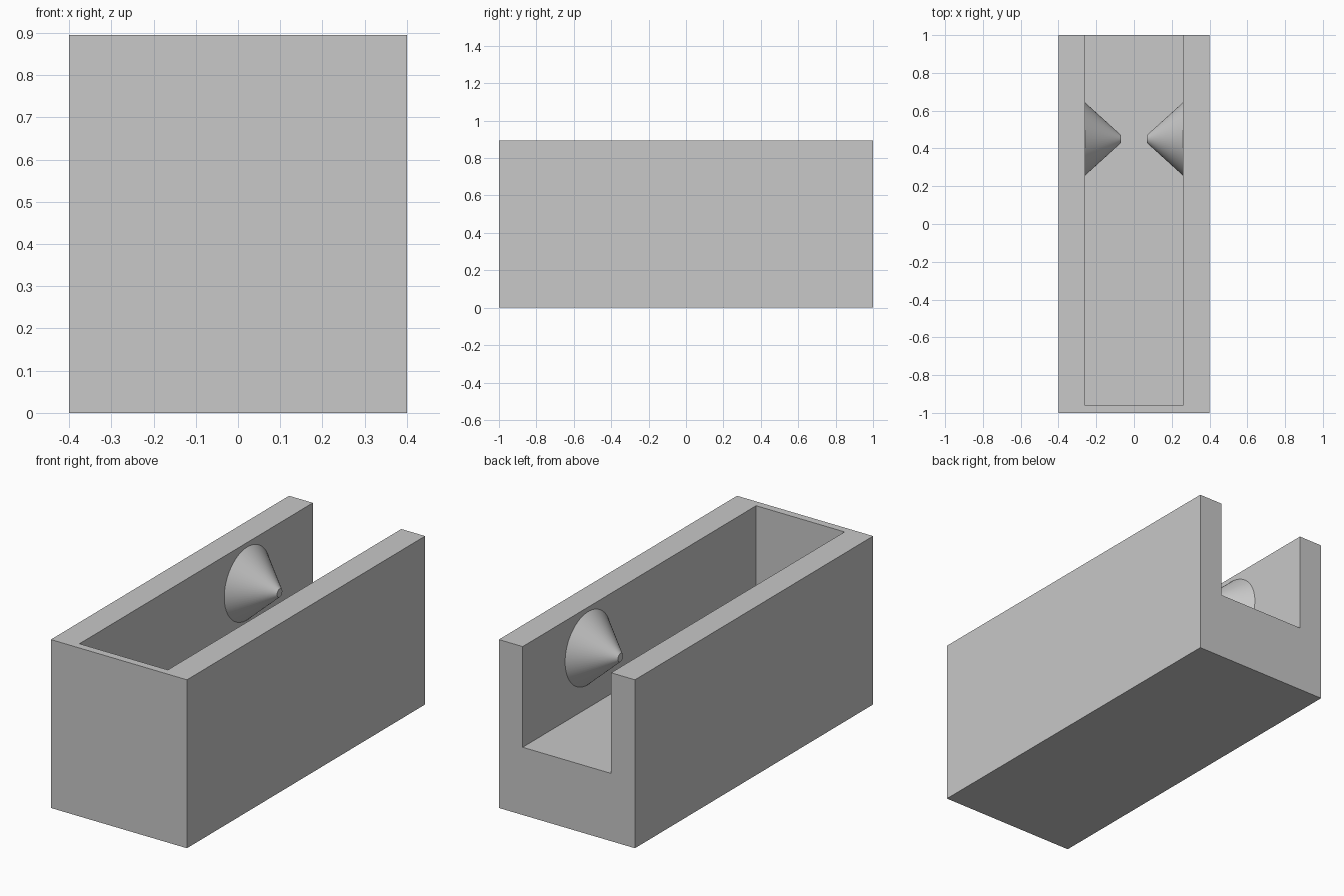
import bpy
import math
from mathutils import Matrix

cube = bpy.data.objects.get("Cube")
if cube:
    bpy.data.objects.remove(cube, do_unlink=True)

WIDTH, LENGTH, HEIGHT = 0.8, 2.0, 0.895
INNER = 0.26        # half width of the channel
FLOOR = 0.36        # channel floor height
FRONT = -0.96       # inner face of the front wall

grey = bpy.data.materials.new("plain grey")
grey.use_nodes = True
colour = (0.58, 0.58, 0.58, 1)
grey.diffuse_color = colour
grey.node_tree.nodes["Principled BSDF"].inputs["Base Color"].default_value = colour


def box(name, low, high):
    centre = [(a + b) / 2 for a, b in zip(low, high)]
    bpy.ops.mesh.primitive_cube_add(size=1, location=centre)
    obj = bpy.context.object
    obj.name = name
    obj.data.transform(Matrix.Diagonal([b - a for a, b in zip(low, high)] + [1]))
    obj.data.materials.append(grey)
    return obj


# Block with a channel that is open at the top and back
cutter = box("channel_cutter", (-INNER, FRONT, FLOOR), (INNER, LENGTH, LENGTH))
cutter.hide_render = True
body = box("trough_body", (-WIDTH / 2, -LENGTH / 2, 0), (WIDTH / 2, LENGTH / 2, HEIGHT))
cut = body.modifiers.new("channel", 'BOOLEAN')
cut.operation = 'DIFFERENCE'
cut.solver = 'EXACT'
cut.object = cutter
bpy.ops.object.modifier_apply(modifier=cut.name)
bpy.data.objects.remove(cutter, do_unlink=True)

# Pair of blunt cones facing each other from the side walls
TIP = 0.07
for name, side in (("left_cone", 1), ("right_cone", -1)):
    bpy.ops.mesh.primitive_cone_add(
        vertices=64, radius1=0.194, radius2=0.022, depth=INNER - TIP,
        location=(side * (INNER + TIP) / 2, 0.45, 0.677),
        rotation=(0, -side * math.pi / 2, 0))
    cone = bpy.context.object
    cone.name = name
    cone.data.materials.append(grey)
    bpy.ops.object.shade_smooth_by_angle(angle=math.radians(30))
